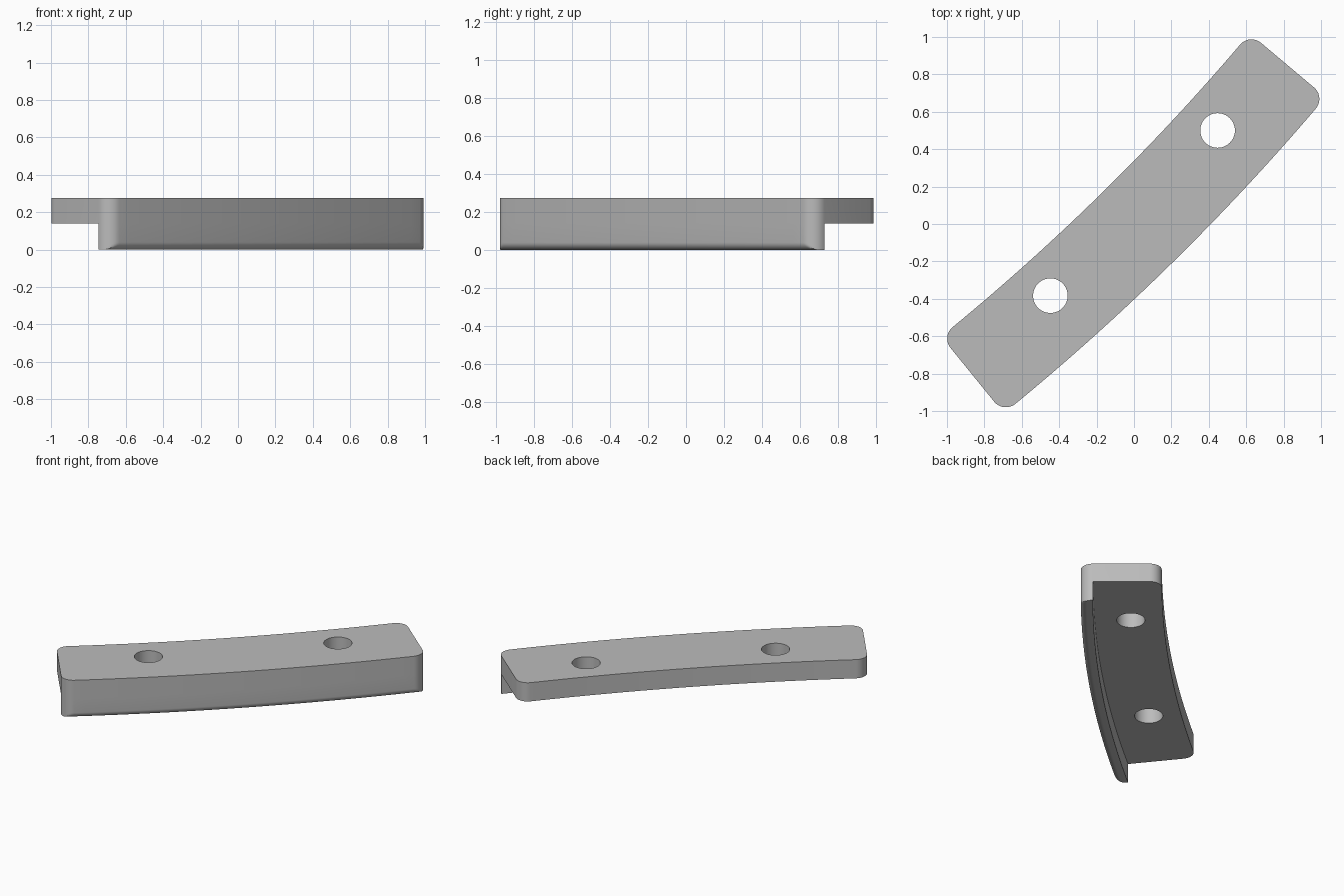
import bpy, bmesh, math
from mathutils import Vector

cube = bpy.data.objects.get("Cube")
if cube:
    bpy.data.objects.remove(cube)

# Main dimensions
RADIUS = 12.5          # centreline arc of the bar
LENGTH = 2.366
HALF_W = 0.265
CORNER = 0.08          # plan corner radius, also the lip thickness
ROUND = 0.04           # rounding under the lip
STEP_Z, TOP_Z = 0.14, 0.275
TILT = math.radians(-45.5)
MIDDLE = Vector((0.018, -0.019))
centre = MIDDLE - RADIUS * Vector((math.cos(TILT), math.sin(TILT)))

grey = bpy.data.materials.new("plain grey")
grey.use_nodes = True
colour = (0.5, 0.5, 0.5, 1)
grey.diffuse_color = colour
grey.node_tree.nodes["Principled BSDF"].inputs["Base Color"].default_value = colour

# Stations along the bar: (distance from middle, inset of the sides)
STEPS = 10
end = []
for i in range(STEPS + 1):
    a = math.pi / 2 * i / STEPS
    end.append((-LENGTH / 2 + CORNER * (1 - math.cos(a)), CORNER * (1 - math.sin(a))))
straight = LENGTH - 2 * CORNER
middle = [(-straight / 2 + straight * i / 32, 0) for i in range(1, 32)]
stations = end + middle + [(-s, inset) for s, inset in reversed(end)]

# Lip levels: (height, how far the rounded underside cuts in)
levels = [(STEP_Z, 0)]
for i in range(9):
    a = math.pi / 2 * i / 8
    levels.append((ROUND * (1 - math.sin(a)), ROUND * (1 - math.cos(a))))


def section(inset):
    """Cross-section as (sideways offset, height), outward positive."""
    outer = HALF_W - inset
    pts = [(-outer, STEP_Z), (-outer, TOP_Z), (outer, TOP_Z)]
    pts += [(min(outer, HALF_W - cut), z) for z, cut in levels]
    pts += [(HALF_W - CORNER, z) for z, cut in reversed(levels)]
    return pts


# Curved bar with lip, lofted through the stations
bm = bmesh.new()
rings = []
for s, inset in stations:
    ang = TILT + s / RADIUS
    d = Vector((math.cos(ang), math.sin(ang)))
    ring = []
    for u, z in section(inset):
        p = centre + d * (RADIUS + u)
        ring.append(bm.verts.new((p.x, p.y, z)))
    rings.append(ring)
n = len(rings[0])
for r0, r1 in zip(rings, rings[1:]):
    for i in range(n):
        j = (i + 1) % n
        bm.faces.new((r0[i], r0[j], r1[j], r1[i]))
for ring in (rings[0], rings[-1]):
    bm.faces.new(ring[:4])
bmesh.ops.remove_doubles(bm, verts=bm.verts, dist=0.00005)
bmesh.ops.recalc_face_normals(bm, faces=bm.faces)
mesh = bpy.data.meshes.new("curved_bar")
bm.to_mesh(mesh)
bm.free()
mesh.materials.append(grey)
bar = bpy.data.objects.new("curved_bar", mesh)
bpy.context.collection.objects.link(bar)

# Two through holes
for name, x, y in (("left_hole", 0.447, 0.5), ("right_hole", -0.447, -0.383)):
    bpy.ops.mesh.primitive_cylinder_add(vertices=48, radius=0.0925, depth=1, location=(x, y, 0.2))
    cutter = bpy.context.object
    cutter.name = name + "_cutter"
    cutter.data.materials.append(grey)
    cut = bar.modifiers.new(name, 'BOOLEAN')
    cut.operation = 'DIFFERENCE'
    cut.solver = 'EXACT'
    cut.object = cutter
    bpy.context.view_layer.objects.active = bar
    bpy.ops.object.modifier_apply(modifier=name)
    bpy.data.objects.remove(cutter)

bpy.ops.object.select_all(action='DESELECT')
bar.select_set(True)
bpy.context.view_layer.objects.active = bar
bpy.ops.object.shade_smooth_by_angle(angle=math.radians(30))
